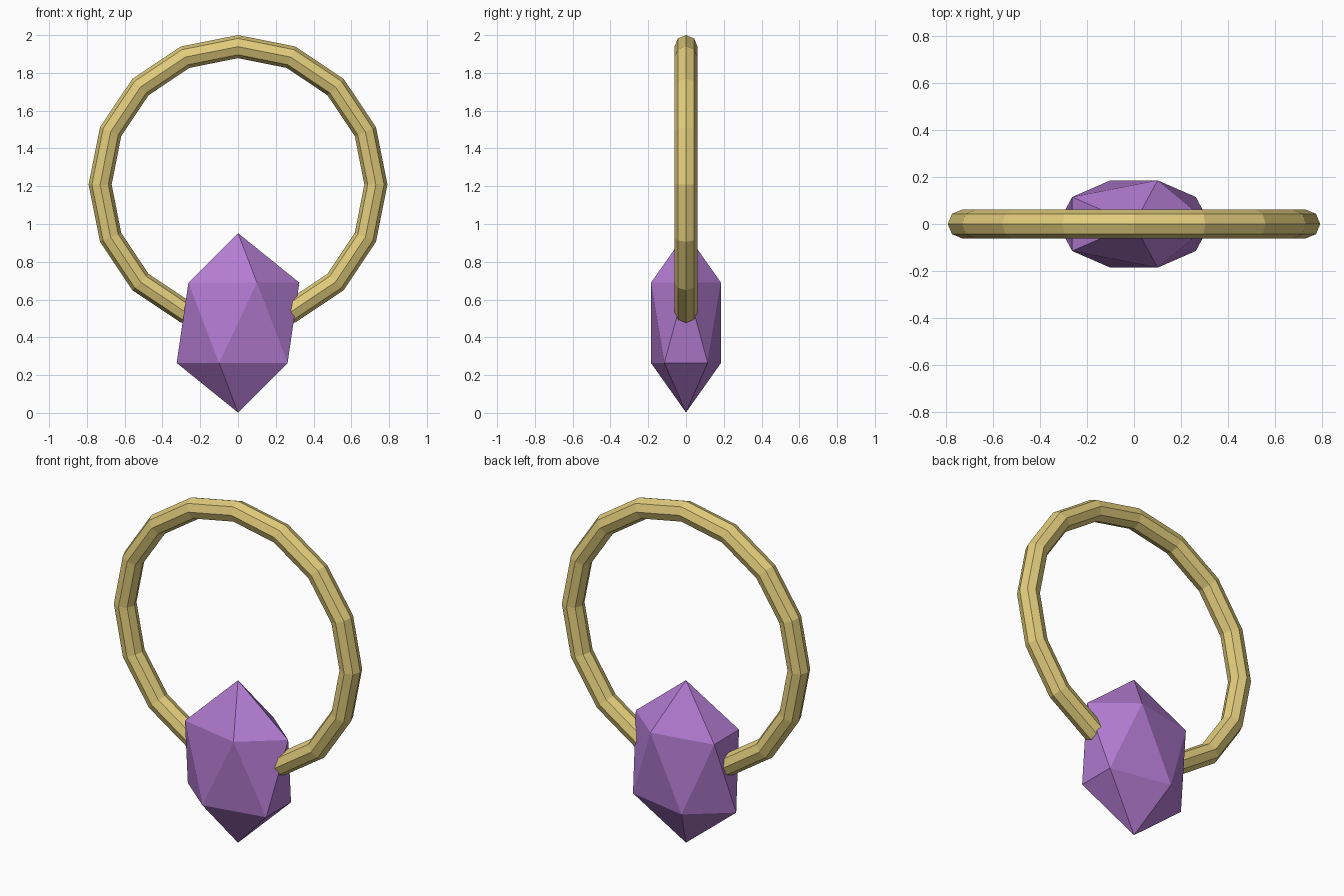
import bpy
from math import pi

if "Cube" in bpy.data.objects:
    bpy.data.objects.remove(bpy.data.objects["Cube"])


def finish(name, color):
    ob = bpy.context.object
    ob.name = name
    ob.data.name = name
    mat = bpy.data.materials.new(name + "_material")
    mat.diffuse_color = (*color, 1)
    mat.use_nodes = True
    mat.node_tree.nodes["Principled BSDF"].inputs["Base Color"].default_value = mat.diffuse_color
    ob.data.materials.append(mat)
    bpy.ops.object.transform_apply(location=False, rotation=True, scale=True)
    bpy.ops.object.shade_flat()
    return ob


# Upright gold hoop, its lowest part buried in the gem
bpy.ops.mesh.primitive_torus_add(major_segments=16, minor_segments=8,
                                 major_radius=0.73, minor_radius=0.061,
                                 location=(0, 0, 1.209), rotation=(pi / 2, 0, 0))
finish("ring_band", (0.75, 0.60, 0.20))

# Faceted purple stone: a stretched icosahedron
bpy.ops.mesh.primitive_ico_sphere_add(subdivisions=1, radius=1,
                                      location=(0, 0, 0.477))
bpy.context.object.scale = (0.363, 0.218, 0.475)
finish("gemstone", (0.45, 0.20, 0.64))
